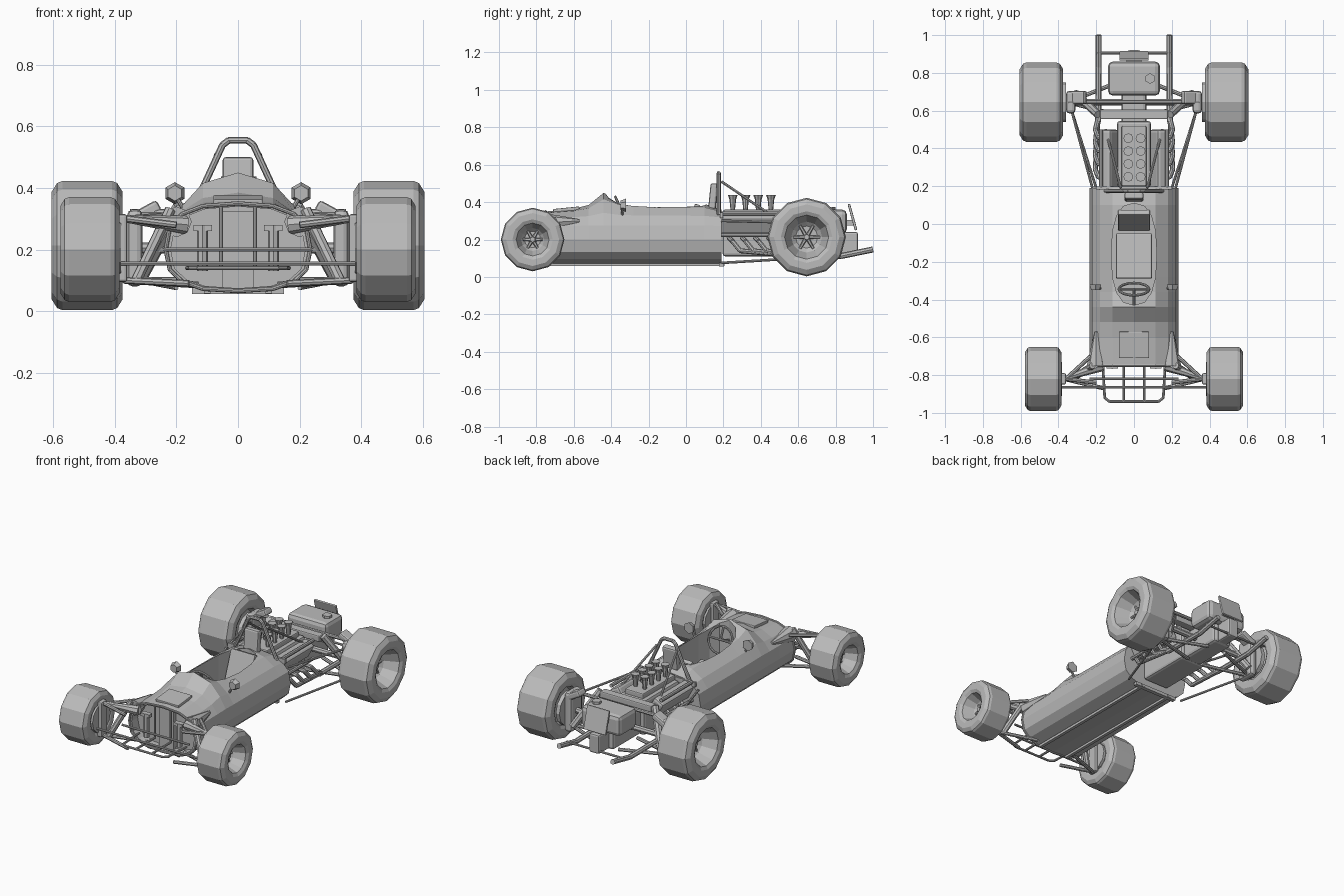
import bpy, bmesh, math
from mathutils import Matrix, Vector

if "Cube" in bpy.data.objects:
    bpy.data.objects.remove(bpy.data.objects["Cube"], do_unlink=True)

# Shared layout
FRONT, REAR, HUB = -0.82, 0.645, 0.205
NOSE, BULKHEAD = -0.75, 0.19
SIDE, WAIST, CROWN, BELLY = 0.235, 0.2, 0.15, 0.135
ARM, THIN, THICK = 0.011, 0.007, 0.018
LOW = 0.1

grey = bpy.data.materials.new("plain grey")
grey.use_nodes = True
grey.diffuse_color = (0.5, 0.5, 0.5, 1)
grey.node_tree.nodes["Principled BSDF"].inputs["Base Color"].default_value = grey.diffuse_color


def finish(name, bm, mirror=False):
    bmesh.ops.recalc_face_normals(bm, faces=bm.faces)
    mesh = bpy.data.meshes.new(name)
    bm.to_mesh(mesh)
    bm.free()
    mesh.materials.append(grey)
    obj = bpy.data.objects.new(name, mesh)
    bpy.context.scene.collection.objects.link(obj)
    if mirror:
        obj.modifiers.new("Mirror", "MIRROR").use_mirror_merge = False
    return obj


def add_cone(bm, start, end, radius, tip, sides=8):
    start, end = Vector(start), Vector(end)
    axis = end - start
    turn = axis.to_track_quat("Z", "Y").to_matrix().to_4x4()
    place = Matrix.Translation((start + end) / 2) @ turn
    bmesh.ops.create_cone(bm, cap_ends=True, segments=sides, radius1=radius, radius2=tip,
                          depth=axis.length, matrix=place)


def cone(name, start, end, radius, tip, sides=8, mirror=True):
    bm = bmesh.new()
    add_cone(bm, start, end, radius, tip, sides)
    finish(name, bm, mirror)


def tubes(name, radius, *paths, mirror=True):
    bm = bmesh.new()
    for path in paths:
        for start, end in zip(path, path[1:]):
            add_cone(bm, start, end, radius, radius)
        for joint in path[1:-1]:
            bmesh.ops.create_icosphere(bm, subdivisions=1, radius=radius, matrix=Matrix.Translation(joint))
    finish(name, bm, mirror)


def crossbar(name, y, z, reach, radius):
    tubes(name, radius, [(-reach, y, z), (reach, y, z)], mirror=False)


def disc(name, y, inner, outer, radius):
    cone(name, (inner, y, HUB), (outer, y, HUB), radius, radius, sides=12)


def box(name, centre, size, bevel=0, tilt=0, roll=0, mirror=False):
    bm = bmesh.new()
    bmesh.ops.create_cube(bm, size=1, matrix=Matrix.Diagonal((*size, 1)))
    if bevel:
        bmesh.ops.bevel(bm, geom=bm.edges[:], offset=bevel, segments=2, profile=0.5, affect="EDGES")
    turn = Matrix.Rotation(roll, 4, "Y") @ Matrix.Rotation(tilt, 4, "X")
    bmesh.ops.transform(bm, matrix=Matrix.Translation(centre) @ turn, verts=bm.verts)
    return finish(name, bm, mirror)


def oval(count, power=1.0):
    angles = [math.tau * i / count for i in range(count)]
    squared = lambda value: math.copysign(abs(value) ** power, value)
    return [(squared(math.cos(a)), squared(math.sin(a))) for a in angles]


def section(y, cowl=0.0, scale=1.0):
    ring = []
    for across, up in oval(16, 0.75):
        height = CROWN * max(up, 0) + BELLY * min(up, 0)
        ring.append((SIDE * scale * across, y, WAIST + scale * height + cowl * max(up, 0) ** 5))
    return ring


def loft(name, rings):
    bm = bmesh.new()
    loops = [[bm.verts.new(point) for point in ring] for ring in rings]
    for back, ahead in zip(loops, loops[1:]):
        for i in range(len(back)):
            bm.faces.new((back[i - 1], back[i], ahead[i], ahead[i - 1]))
    bm.faces.new(loops[0])
    bm.faces.new(loops[-1])
    return finish(name, bm)


def cut(target, cutter):
    cutter.hide_render = True
    cutter.hide_viewport = True
    modifier = target.modifiers.new("Cut", "BOOLEAN")
    modifier.object, modifier.operation, modifier.solver = cutter, "DIFFERENCE", "EXACT"


# Body tub: one rounded section, with a raised cowl around the cockpit
cowl_heights = {NOSE: 0, -0.6: 0.015, -0.52: 0.035, -0.44: 0.1, -0.36: 0.06, -0.28: 0.05, 0.1: 0.04, BULKHEAD: 0.01}
tub = loft("body_tub", [section(y, cowl) for y, cowl in cowl_heights.items()])
cut(tub, loft("nose_cutter", [section(y, scale=0.93) for y in (NOSE - 0.1, NOSE + 0.06)]))
outline = [(0.12 * across, 0.27 * along - 0.16) for across, along in oval(16, 0.8)]
cut(tub, loft("cockpit_cutter", [[(x, y, z) for x, y in outline] for z in (0.14, 0.6)]))

# Body trim
rim = section(NOSE)
tubes("nose_rim", THIN, rim + rim[:1], mirror=False)
box("nose_hatch", (0, -0.64, 0.36), (0.16, 0.14, 0.02), bevel=0.004, tilt=0.1)
box("floor_rail", (LOW, -0.27, 0.065), (0.02, 0.95, 0.015), mirror=True)
box("rear_lip", (0, BULKHEAD, 0.33), (0.4, 0.015, 0.03))
box("rear_floor_bar", (0, BULKHEAD, 0.065), (0.3, 0.025, 0.02))
cone("arm_fairing", (0.2, NOSE, 0.29), (0.2, -0.57, 0.3), 0.05, 0.01)

# Nose internals and front tube frame
box("radiator", (0, -0.7, WAIST), (LOW, 0.03, 0.25))
cone("damper", (0.115, NOSE, 0.13), (0.115, NOSE, 0.28), THICK, THICK)
box("damper_cap", (0.115, NOSE, 0.27), (0.06, 0.03, 0.02), mirror=True)
tubes("nose_struts", THIN, [(0.055, NOSE, 0.34), (0.055, NOSE, 0.14), (0.055, -0.94, 0.14)])
tubes("front_frame", THIN, [(0.165, NOSE, 0.14), (0.155, -0.92, 0.14), (0.13, -0.94, 0.14), (0, -0.94, 0.14)])
crossbar("frame_crossbar", FRONT, WAIST, SIDE, THIN)
crossbar("steering_rack", -0.865, 0.155, 0.38, THIN)

# Front suspension
tubes("front_wishbone", ARM, [(0.13, -0.72, 0.085), (0.37, FRONT, LOW), (0.16, -0.87, 0.09)])
tubes("front_rocker_brace", ARM, [(0.23, -0.7, 0.31), (0.36, FRONT, 0.3), (0.2, -0.84, 0.28)])
tubes("front_coilover", THICK, [(0.22, NOSE, 0.33), (0.33, FRONT, LOW)])
cone("front_rocker", (0.17, NOSE, 0.28), (0.37, FRONT, 0.3), 0.03, ARM)
box("front_upright", (0.375, FRONT, HUB), (0.03, 0.06, 0.22), bevel=0.008, mirror=True)
disc("front_brake_disc", FRONT, 0.38, 0.41, 0.09)


# Wheels: tyre and dished rim turned around the axle, then hub nut and spokes
def wheel(name, y, z, inner, outer, radius, rim):
    dish = (inner + outer) / 2
    bevel = radius / 6
    centre = rim / 2
    inside = [(inner + 0.05, 0), (inner + 0.05, rim * 0.9), (inner + 0.01, rim), (inner, rim + 0.02)]
    tread = [(inner, radius - bevel), (inner + bevel / 2, radius - bevel / 5), (inner + bevel, radius),
             (outer - bevel, radius), (outer - bevel / 2, radius - bevel / 5), (outer, radius - bevel)]
    bowl = [(outer, rim + 0.02), (outer - 0.01, rim), (dish + 0.02, rim * 0.7), (dish, centre), (dish, 0)]
    bm = bmesh.new()
    verts = [bm.verts.new((x, 0, height)) for x, height in inside + tread + bowl]
    edges = [bm.edges.new(pair) for pair in zip(verts, verts[1:])]
    bmesh.ops.spin(bm, geom=verts + edges, cent=(0, 0, 0), axis=(1, 0, 0), angle=math.tau, steps=12)
    bmesh.ops.remove_doubles(bm, verts=bm.verts, dist=0.0001)
    bmesh.ops.translate(bm, verts=bm.verts, vec=(0, y, z))
    finish(name + "_wheel", bm, mirror=True)
    bm = bmesh.new()
    add_cone(bm, (dish, y, z), (dish + 0.035, y, z), 0.02, 0.015, sides=6)
    for along, up in oval(6):
        add_cone(bm, (dish + ARM, y, z), (dish + ARM, y + along * rim * 0.6, z + up * rim * 0.6), ARM, THIN, sides=6)
    finish(name + "_hub", bm, mirror=True)


wheel("front", FRONT, HUB - 0.005, inner=0.385, outer=0.577, radius=0.17, rim=0.088)
wheel("rear", REAR, HUB + 0.008, inner=0.375, outer=0.605, radius=0.21, rim=0.118)

# Cockpit: seat, steering wheel, mirrors and roll hoop
box("seat_pan", (0, -0.17, WAIST), (0.19, 0.24, 0.03), bevel=THIN, tilt=-0.15)
box("seat_back", (0, 0.02, 0.27), (0.17, 0.03, 0.25), bevel=THIN, tilt=-0.35)
box("headrest", (0, 0.145, 0.43), (LOW, 0.04, 0.14), bevel=ARM, tilt=-0.1)
spot = Matrix.Translation((0, -0.345, 0.355)) @ Matrix.Rotation(-1.15, 4, "X")
grip = [spot @ Vector((x, y, 0)) * 1.0 for x, y in [(a * 0.08, b * 0.08) for a, b in oval(16)]]
centre = spot.translation
tubes("steering_wheel", THIN, grip + grip[:1], (grip[0], centre, grip[8]), (grip[12], centre, (0, -0.5, 0.29)),
      mirror=False)
cone("mirror", (0.205, -0.35, 0.383), (0.205, -0.32, 0.383), 0.025, 0.036, sides=6)
tubes("mirror_stalk", THIN, [(0.17, -0.34, 0.32), (0.2, -0.34, 0.37)])
hoop = [(0.15, 0.33), (0.11, 0.41), (0.05, 0.54), (0.03, 0.555), (0, 0.555)]
tubes("roll_hoop", ARM, [(x, BULKHEAD - 0.015, z) for x, z in hoop])
tubes("hoop_stay", THIN, [(0.07, BULKHEAD, 0.51), (0.15, 0.5, 0.3)])

# Engine with cam covers, intake trumpets and exhausts
box("engine_block", (0, 0.37, 0.22), (0.18, 0.35, 0.22), bevel=0.015)
box("intake_deck", (0, 0.36, 0.335), (0.13, 0.32, 0.05), bevel=THIN)
box("cam_cover", (0.135, 0.34, 0.285), (0.075, 0.32, LOW), bevel=0.015, roll=0.5, mirror=True)
tubes("engine_rails", ARM, *[[(0.175, BULKHEAD, z), (0.175, 0.5, z)] for z in (0.225, 0.34)])
bm = bmesh.new()
for row in range(4):
    for x in (-0.03, 0.035):
        y = 0.25 + row * 0.068
        add_cone(bm, (x, y, 0.35), (x, y, 0.415), ARM, THICK)
        add_cone(bm, (x, y, 0.415), (x, y, 0.437), THICK, 0.026)
finish("intake_trumpets", bm)
ports = [0.23 + row * 0.07 for row in range(4)]
tubes("exhaust_headers", 0.013, *[[(0.13, y, 0.21), (0.19, y + 0.02, 0.19), (0.205, y + 0.06, 0.14),
                                  (0.19, 0.56, 0.115)] for y in ports])
tubes("exhaust_pipe", 0.016, [(0.19, 0.54, 0.115), (0.187, 0.83, 0.112), (0.187, 1, 0.147)])
crossbar("exhaust_hanger", 0.905, 0.135, 0.2, THIN)

# Gearbox, oil tank and rear plate
box("gearbox", (0, 0.66, WAIST), (0.13, 0.32, 0.17), bevel=THICK)
box("gearbox_tail", (0, 0.86, 0.18), (0.07, 0.12, 0.12), bevel=ARM)
box("oil_tank", (0, 0.77, 0.295), (0.275, 0.18, 0.13), bevel=0.025)
cone("tank_cap", (0.085, 0.77, 0.35), (0.085, 0.77, 0.375), 0.028, 0.028, sides=6, mirror=False)
box("rear_plate", (0, 0.89, 0.32), (0.155, 0.014, 0.145), bevel=0.004, tilt=0.27)
box("rear_plate_mount", (0, 0.875, 0.29), (0.08, 0.05, 0.03))

# Rear suspension
box("rear_crossmember", (0, 0.58, 0.325), (0.36, 0.05, 0.04), bevel=THIN)
crossbar("rear_top_link", REAR, 0.32, 0.35, ARM)
crossbar("half_shaft", REAR, HUB, 0.4, THICK)
tubes("rear_wishbone", ARM, [(0.06, 0.57, LOW), (0.35, REAR, LOW), (0.06, 0.76, LOW)])
tubes("radius_rods", THIN, [(0.22, BULKHEAD, 0.3), (0.33, 0.6, 0.29)], [(0.2, BULKHEAD, 0.075), (0.33, 0.6, LOW)])
tubes("rear_coilover", 0.022, [(0.19, 0.58, 0.34), (0.31, 0.69, 0.12)])
box("rear_upright", (0.335, REAR, HUB), (0.05, 0.12, 0.25), bevel=THICK, mirror=True)
box("upright_top", (0.3, 0.67, 0.32), (LOW, 0.07, 0.04), bevel=ARM, roll=0.5, mirror=True)
disc("rear_brake_disc", REAR, 0.36, 0.385, 0.105)
